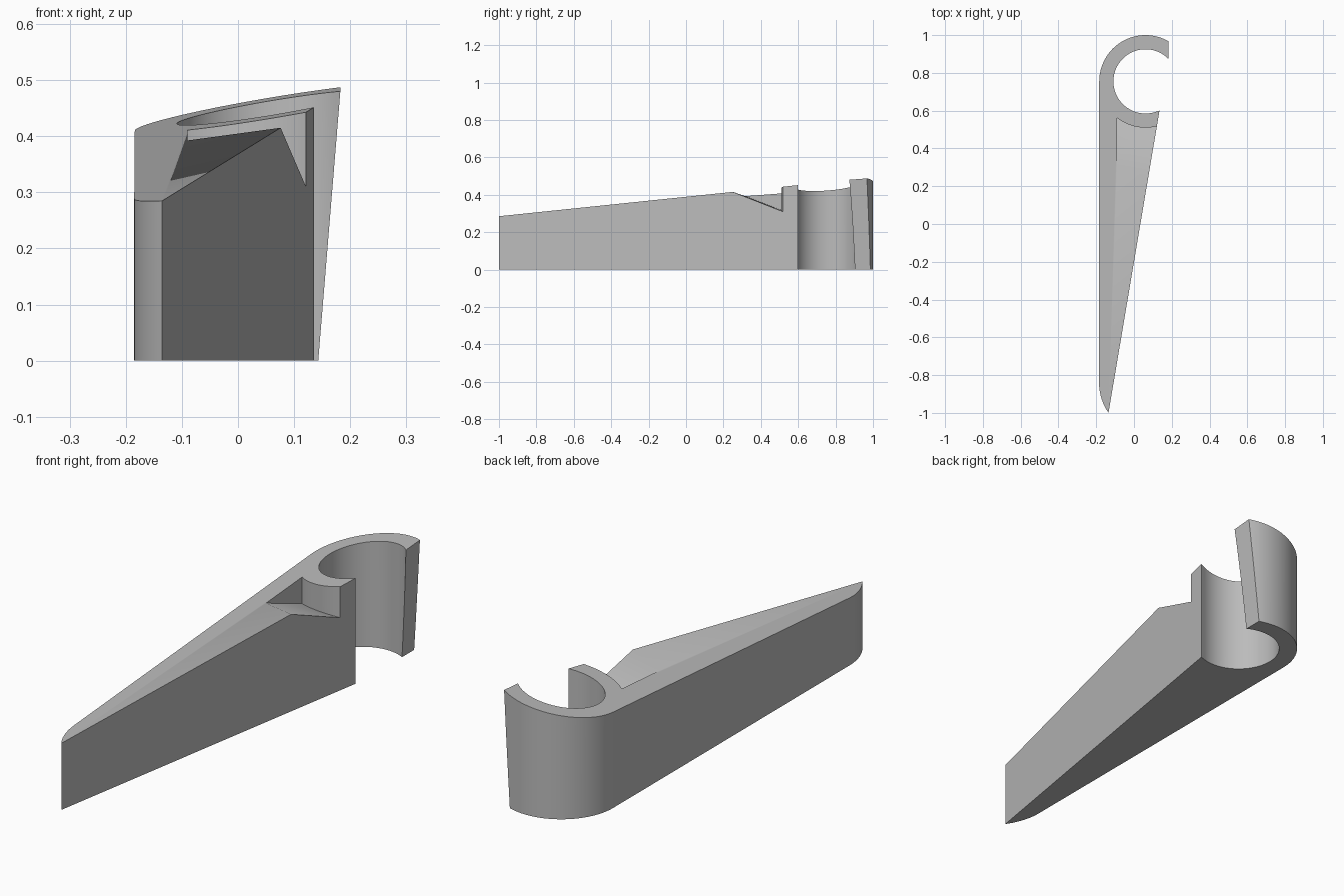
import bpy, bmesh, math
from mathutils import Vector

if "Cube" in bpy.data.objects:
    bpy.data.objects.remove(bpy.data.objects["Cube"])

CX, CY = 0.061, 0.755          # centre of the open ring
R_OUT, R_IN = 0.245, 0.17


def arc(cx, cy, r, a0, a1, n):
    return [(cx + r * math.cos(a0 + (a1 - a0) * i / n),
             cy + r * math.sin(a0 + (a1 - a0) * i / n)) for i in range(n + 1)]


def top_z(x, y):               # sloping upper plane
    return 0.285 + 0.167 * (x + 0.135) + 0.0758 * (y + 1)


def ramp_z(x, y):              # sloping floor of the notch
    return 0.415 - 0.021 * (x - 0.08) - 0.389 * (y - 0.25)


def prism(name, outline, low, high):
    bm = bmesh.new()
    lo = [bm.verts.new((x, y, low(x, y))) for x, y in outline]
    hi = [bm.verts.new((x, y, high(x, y))) for x, y in outline]
    bm.faces.new(lo[::-1])
    bm.faces.new(hi)
    n = len(lo)
    for i in range(n):
        j = (i + 1) % n
        bm.faces.new((lo[i], lo[j], hi[j], hi[i]))
    bmesh.ops.recalc_face_normals(bm, faces=bm.faces)
    mesh = bpy.data.meshes.new(name)
    obj = bpy.data.objects.new(name, mesh)
    bpy.context.collection.objects.link(obj)
    return obj, bm


# Tapered handle and open ring as one outline
tip_r = 0.281
tip_end = math.pi + math.asin(0.16 / tip_r)
lip = math.acos((0.135 - CX) / R_IN)
hook_in, hook_out = math.acos(0.14 / R_IN), math.acos(0.2 / R_OUT)
outline = arc(-0.185 + tip_r, -0.84, tip_r, tip_end, math.pi, 10)[::-1]
outline = [(0.135, 0.60)] + outline[::-1]
outline += arc(CX, CY, R_OUT, math.pi, hook_out, 40)
outline += arc(CX, CY, R_IN, hook_in, 2 * math.pi - lip, 56)[:-1]
body, bm = prism("tapered_hook", outline, lambda x, y: 0, top_z)

# Leaning cut at the end of the hook
cut = bmesh.ops.bisect_plane(
    bm, geom=bm.verts[:] + bm.edges[:] + bm.faces[:],
    plane_co=Vector((0.143, 0, 0)), plane_no=Vector((0.487, 0, -0.04)),
    clear_outer=True)
bmesh.ops.holes_fill(bm, edges=[e for e in bm.edges if e.is_boundary], sides=0)
bmesh.ops.recalc_face_normals(bm, faces=bm.faces)
bm.to_mesh(body.data)
bm.free()

# Notch with a ramp floor and a curved back wall
a0 = 2 * math.pi - math.acos((0.17 - CX) / R_OUT)
a1 = 2 * math.pi - math.acos((-0.09 - CX) / R_OUT)
notch = [(-0.09, 0.2), (0.3, 0.2), (0.3, 0.535)] + arc(CX, CY, R_OUT, a0, a1, 24)
cutter, bm = prism("notch_cutter", notch, ramp_z, lambda x, y: 0.7)
bm.to_mesh(cutter.data)
bm.free()
cutter.hide_render = True

mod = body.modifiers.new("notch", 'BOOLEAN')
mod.operation, mod.solver, mod.object = 'DIFFERENCE', 'EXACT', cutter
bpy.context.view_layer.objects.active = body
body.select_set(True)
bpy.ops.object.modifier_apply(modifier=mod.name)
bpy.data.objects.remove(cutter)

# Plain grey finish, smooth curves with crisp edges
grey = bpy.data.materials.new("grey")
grey.diffuse_color = (0.5, 0.5, 0.5, 1)
grey.use_nodes = True
grey.node_tree.nodes["Principled BSDF"].inputs["Base Color"].default_value = grey.diffuse_color
body.data.materials.clear()
body.data.materials.append(grey)
bpy.ops.object.shade_smooth_by_angle(angle=math.radians(30))
